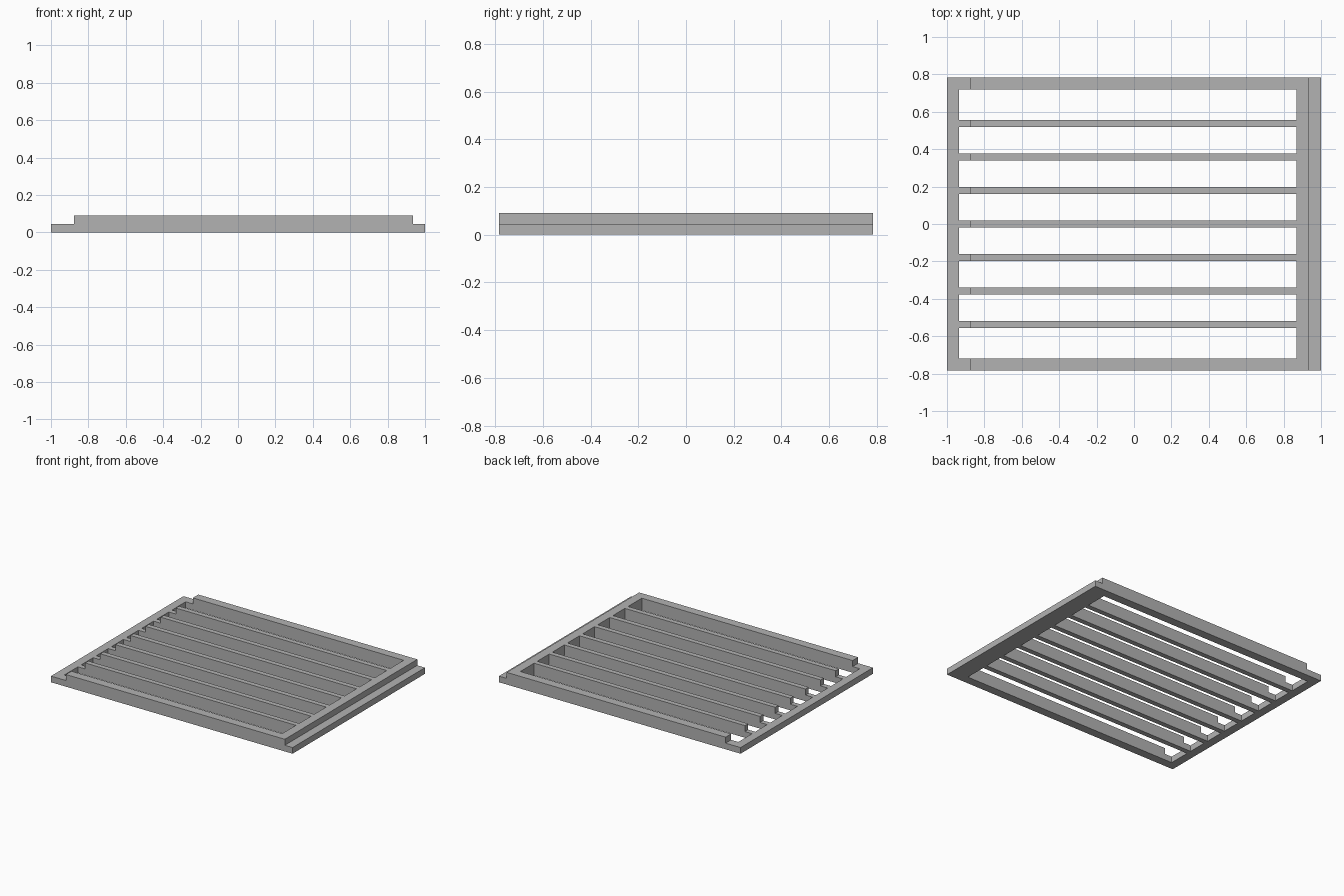
import bpy
import bmesh

if "Cube" in bpy.data.objects:
    bpy.data.objects.remove(bpy.data.objects["Cube"], do_unlink=True)

HALF_Y, TOP, STEP = 0.783, 0.091, 0.046
PITCH, BAR, RAIL = 0.179, 0.038, 0.065
SLOT_X = (-0.936, 0.869)

grey = bpy.data.materials.new("plain_grey")
grey.use_nodes = True
grey.diffuse_color = (0.45, 0.45, 0.45, 1)
grey.node_tree.nodes["Principled BSDF"].inputs["Base Color"].default_value = (0.45, 0.45, 0.45, 1)


def extrude_profile(bm, profile, y0, y1):
    """Extrude an x-z outline from y0 to y1."""
    face = bm.faces.new([bm.verts.new((x, y0, z)) for x, z in profile])
    new = bmesh.ops.extrude_face_region(bm, geom=[face])["geom"]
    bmesh.ops.translate(bm, vec=(0, y1 - y0, 0),
                        verts=[v for v in new if isinstance(v, bmesh.types.BMVert)])


def make_object(name, bm):
    bmesh.ops.recalc_face_normals(bm, faces=bm.faces)
    mesh = bpy.data.meshes.new(name)
    bm.to_mesh(mesh)
    bm.free()
    mesh.materials.append(grey)
    obj = bpy.data.objects.new(name, mesh)
    bpy.context.collection.objects.link(obj)
    return obj


# Panel with a half-height lap along both ends
bm = bmesh.new()
extrude_profile(bm, [(-1, 0), (1, 0), (1, STEP), (0.936, STEP), (0.936, TOP),
                     (-0.877, TOP), (-0.877, STEP), (-1, STEP)], -HALF_Y, HALF_Y)
grate = make_object("slatted_grate", bm)

# Eight slots between the side rails and the seven slats
bm = bmesh.new()
slats = [i * PITCH for i in range(-3, 4)]
starts = [-HALF_Y + RAIL] + [y + BAR / 2 for y in slats]
ends = [y - BAR / 2 for y in slats] + [HALF_Y - RAIL]
a, b = SLOT_X
for y0, y1 in zip(starts, ends):
    extrude_profile(bm, [(a, -0.1), (b, -0.1), (b, 0.2), (a, 0.2)], y0, y1)
cutter = make_object("slot_cutter", bm)
cutter.hide_render = True

cut = grate.modifiers.new("slots", 'BOOLEAN')
cut.operation = 'DIFFERENCE'
cut.solver = 'EXACT'
cut.object = cutter
bpy.context.view_layer.objects.active = grate
bpy.ops.object.modifier_apply(modifier=cut.name)
bpy.data.objects.remove(cutter, do_unlink=True)
